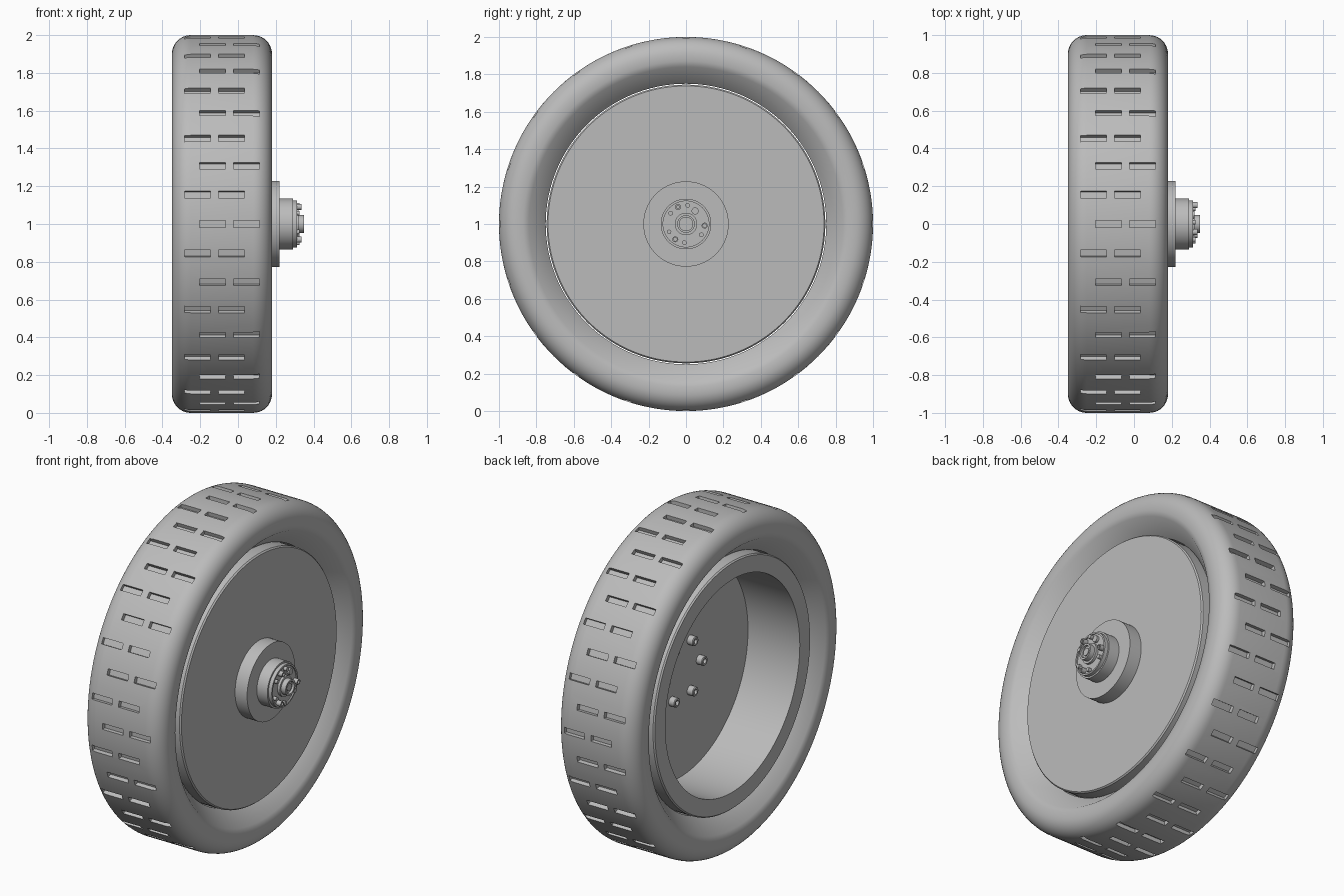
import bpy, bmesh, math
from mathutils import Matrix, Vector

cube = bpy.data.objects.get("Cube")
if cube:
    bpy.data.objects.remove(cube, do_unlink=True)

grey = bpy.data.materials.new("plain_grey")
grey.use_nodes = True
grey.diffuse_color = (0.5, 0.5, 0.5, 1)
grey.node_tree.nodes["Principled BSDF"].inputs["Base Color"].default_value = (0.5, 0.5, 0.5, 1)

AXLE = Vector((0, 0, 1))
MID = -0.085  # middle plane of the tyre


def add_object(name, bm):
    bmesh.ops.recalc_face_normals(bm, faces=bm.faces)
    mesh = bpy.data.meshes.new(name)
    bm.to_mesh(mesh)
    bm.free()
    mesh.materials.append(grey)
    obj = bpy.data.objects.new(name, mesh)
    bpy.context.collection.objects.link(obj)
    return obj


def smooth(obj):
    bpy.ops.object.select_all(action="DESELECT")
    obj.select_set(True)
    bpy.context.view_layer.objects.active = obj
    bpy.ops.object.shade_smooth_by_angle(angle=math.radians(32))


def lathe(name, profile, steps, closed=False, centre=AXLE):
    """Turn a profile of (x, radius) points around an x-parallel axis."""
    bm = bmesh.new()
    verts = [bm.verts.new((x, 0, r)) for x, r in profile]
    edges = [bm.edges.new(pair) for pair in zip(verts, verts[1:])]
    if closed:
        edges.append(bm.edges.new((verts[-1], verts[0])))
    bmesh.ops.spin(bm, geom=verts + edges, cent=(0, 0, 0), axis=(1, 0, 0),
                   angle=math.tau, steps=steps, use_duplicate=False)
    bmesh.ops.remove_doubles(bm, verts=bm.verts, dist=1e-5)
    bmesh.ops.translate(bm, verts=bm.verts, vec=centre)
    return add_object(name, bm)


def around(angle, radius):
    a = math.radians(angle)
    return AXLE + Vector((0, radius * math.cos(a), radius * math.sin(a)))


# Tyre: half section with rounded shoulder, mirrored about its middle plane
half = [(-0.025, 0.75), (0.155, 0.75), (0.255, 0.84), (0.265, 0.87)]
for i in range(11):
    a = math.radians(9 * i)
    half.append((0.165 + 0.1 * math.cos(a), 0.9 + 0.1 * math.sin(a)))
half = half[1:]
section = [(MID + x, r) for x, r in half] + [(MID - x, r) for x, r in reversed(half)]
tyre = lathe("tyre", section, 144, closed=True)

# Tread slots: staggered pairs cut into the tyre
bm = bmesh.new()
for row in range(40):
    shift = 0.04 if row % 2 == 0 else -0.04
    turn = Matrix.Translation(AXLE) @ Matrix.Rotation(math.radians(9 * row), 4, "X")
    for side in (-1, 1):
        place = Matrix.Translation((MID + 0.0425 + shift - 0.0425 + side * 0.09, -1.02, 0))
        size = Matrix.Diagonal((0.137, 0.09, 0.036, 1))
        bmesh.ops.create_cube(bm, size=1, matrix=turn @ place @ size)
cutter = add_object("slot_cutter", bm)
cutter.hide_render = True
cut = tyre.modifiers.new("tread_slots", "BOOLEAN")
cut.operation = "DIFFERENCE"
cut.solver = "EXACT"
cut.object = cutter
bpy.context.view_layer.objects.active = tyre
bpy.ops.object.modifier_apply(modifier=cut.name)
bpy.data.objects.remove(cutter, do_unlink=True)
smooth(tyre)

# Wheel: solid outer disc with an open barrel behind it
smooth(lathe("wheel", [(0.14, 0), (0.14, 0.738), (0.132, 0.745), (-0.302, 0.745),
                       (-0.31, 0.738), (-0.31, 0.64), (0.035, 0.64), (0.035, 0)], 144))

# Hub stack on the outer face
smooth(lathe("hub_flange", [(0.13, 0), (0.13, 0.228), (0.22, 0.228), (0.22, 0)], 72))
smooth(lathe("hub_body", [(0.21, 0), (0.21, 0.135), (0.29, 0.135), (0.29, 0.125),
                          (0.312, 0.125), (0.312, 0.115), (0.305, 0.115), (0.305, 0)], 64))
smooth(lathe("hub_tip", [(0.3, 0.06), (0.32, 0.06), (0.32, 0.047), (0.35, 0.047),
                         (0.35, 0.036), (0.335, 0.036), (0.335, 0.022),
                         (0.343, 0.022), (0.343, 0)], 48))

# Hub screws and pins
for i in range(3):
    smooth(lathe("hub_screw", [(0.3, 0.016), (0.335, 0.016), (0.335, 0.009),
                               (0.325, 0.009), (0.325, 0)], 20,
                 centre=around(115 + 120 * i, 0.1)))
for i in range(5):
    smooth(lathe("hub_pin", [(0.3, 0.012), (0.325, 0.012), (0.325, 0)], 20,
                 centre=around(85 + 60 * i, 0.1)))
smooth(lathe("hub_peg", [(0.3, 0.019), (0.32, 0.019), (0.32, 0)], 24, centre=around(55, 0.085)))

# Six socket bolts on the inner face of the disc
for i in range(6):
    smooth(lathe("inner_bolt", [(0.04, 0.028), (0.0, 0.028), (-0.004, 0.024),
                                (-0.004, 0.014), (0.015, 0.014), (0.015, 0)], 24,
                 centre=around(60 * i, 0.175)))
